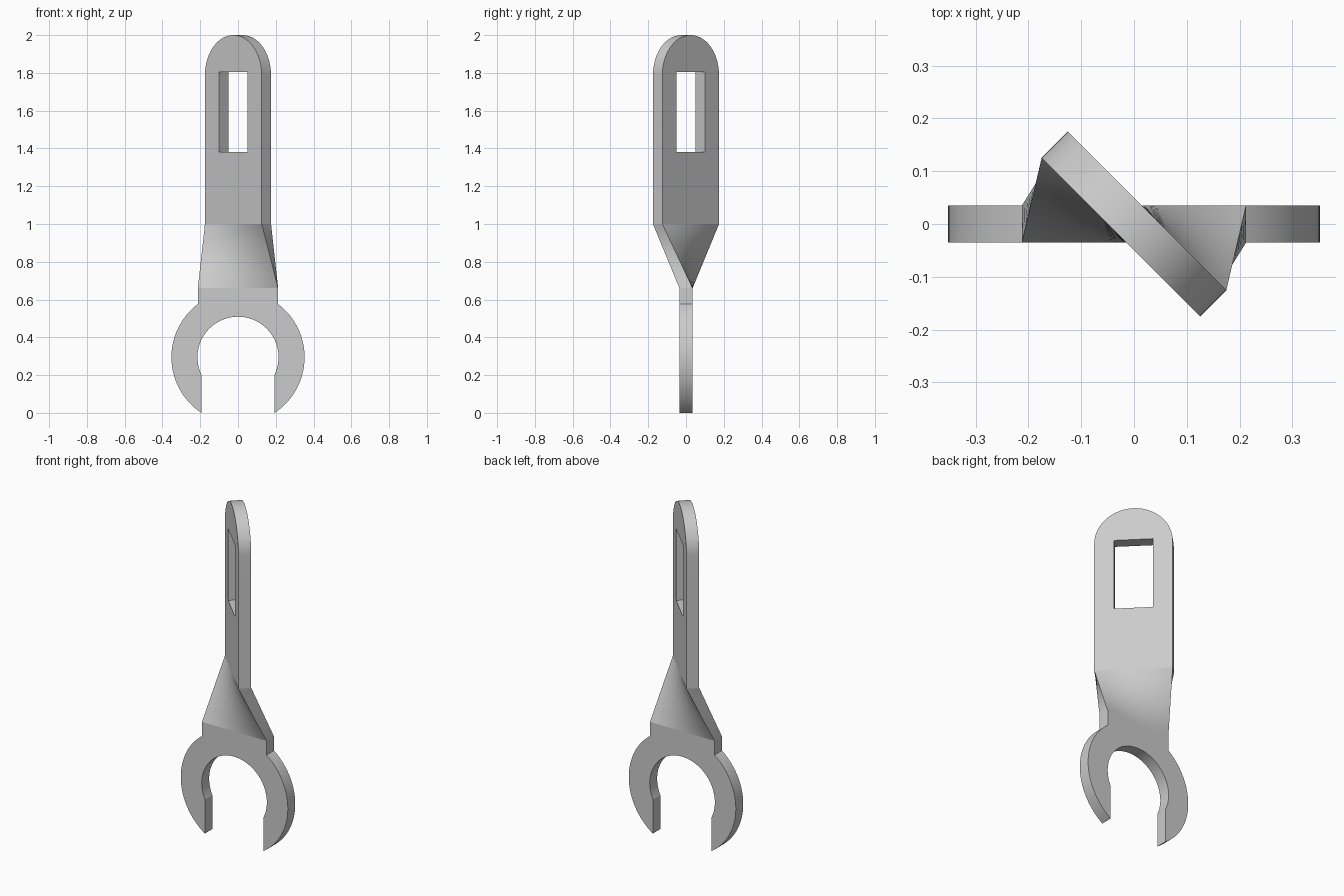
import bpy, bmesh
from math import sqrt, pi, sin, cos, asin, acos
from mathutils import Vector, Matrix

cube = bpy.data.objects.get("Cube")
if cube:
    bpy.data.objects.remove(cube)

HALF_W, HALF_T = 0.2125, 0.035          # plate half width and half thickness
NECK_LOW, NECK_TOP = 0.66, 1.0          # start and end of the twist
R_OUT, R_IN, GAP = 0.3525, 0.2145, 0.1935
JAW_Z = sqrt(R_OUT**2 - GAP**2)         # jaw centre, tips rest on the ground
SLOT_W, SLOT_LOW, SLOT_TOP = 0.106, 1.38, 1.805
COLS, ROWS = 16, 16

steel = bpy.data.materials.new("plain_grey_steel")
steel.use_nodes = True
steel.diffuse_color = (0.6, 0.6, 0.6, 1)
steel.node_tree.nodes["Principled BSDF"].inputs["Base Color"].default_value = (0.6, 0.6, 0.6, 1)


def arc(radius, centre_z, start, end, steps):
    """Points on an arc, angles measured from +x towards +z."""
    angles = [start + (end - start) * i / steps for i in range(steps + 1)]
    return [(radius * cos(a), centre_z + radius * sin(a)) for a in angles]


def row(z):
    """Points across the plate at one height, left to right."""
    return [(HALF_W * (2 * i / COLS - 1), z) for i in range(COLS + 1)]


bm = bmesh.new()


def sheet(points):
    bm.faces.new([bm.verts.new((x, -HALF_T, z)) for x, z in points])


# Open jaw with its short shoulder
tip_out, tip_in, shoulder = -acos(GAP / R_OUT), -acos(GAP / R_IN), acos(HALF_W / R_OUT)
sheet(arc(R_OUT, JAW_Z, tip_out, shoulder, 40)
      + row(NECK_LOW)[::-1]
      + arc(R_OUT, JAW_Z, pi - shoulder, pi - tip_out, 40)
      + arc(R_IN, JAW_Z, pi - tip_in, tip_in, 64))

# Neck grid, twisted further down
heights = [NECK_LOW + (NECK_TOP - NECK_LOW) * j / ROWS for j in range(ROWS + 1)]
for z0, z1 in zip(heights, heights[1:]):
    low, high = row(z0), row(z1)
    for i in range(COLS):
        sheet([low[i], low[i + 1], high[i + 1], high[i]])

# Blade around the slot: lower part, two side strips, round head
sheet(row(NECK_TOP) + [(x, SLOT_LOW) for x in (HALF_W, SLOT_W, -SLOT_W, -HALF_W)])
HEAD_Z = 2 - HALF_W
rise = asin((SLOT_TOP - HEAD_Z) / HALF_W)
head = arc(HALF_W, HEAD_Z, rise, pi - rise, 48)
edge_x = head[0][0]
for side in (1, -1):
    sheet([(side * x, z) for x, z in ((SLOT_W, SLOT_LOW), (HALF_W, SLOT_LOW), (HALF_W, HEAD_Z),
                                      (edge_x, SLOT_TOP), (SLOT_W, SLOT_TOP))])
sheet(head + [(-SLOT_W, SLOT_TOP), (SLOT_W, SLOT_TOP)])
bmesh.ops.remove_doubles(bm, verts=bm.verts, dist=0.0001)

# Thicken the sheet
extruded = bmesh.ops.extrude_face_region(bm, geom=bm.faces[:], use_keep_orig=True)
new_verts = [g for g in extruded["geom"] if isinstance(g, bmesh.types.BMVert)]
bmesh.ops.translate(bm, verts=new_verts, vec=(0, 2 * HALF_T, 0))

# Turn the blade an eighth of a circle, with straight edges through the neck
turn = Matrix.Rotation(-pi / 4, 3, "Z")
for v in bm.verts:
    t = min(max((v.co.z - NECK_LOW) / (NECK_TOP - NECK_LOW), 0), 1)
    v.co = v.co.lerp(turn @ v.co, t)
bmesh.ops.recalc_face_normals(bm, faces=bm.faces)

# Smooth curves, crisp corners and crisp neck borders
for f in bm.faces:
    f.smooth = True
for e in bm.edges:
    border = any(all(abs(v.co.z - z) < 0.001 for v in e.verts) for z in (NECK_LOW, NECK_TOP))
    e.smooth = e.calc_face_angle(pi) < 0.3 and not border

mesh = bpy.data.meshes.new("twisted_bracket")
bm.to_mesh(mesh)
bm.free()
mesh.materials.append(steel)
bpy.context.collection.objects.link(bpy.data.objects.new("twisted_bracket", mesh))
